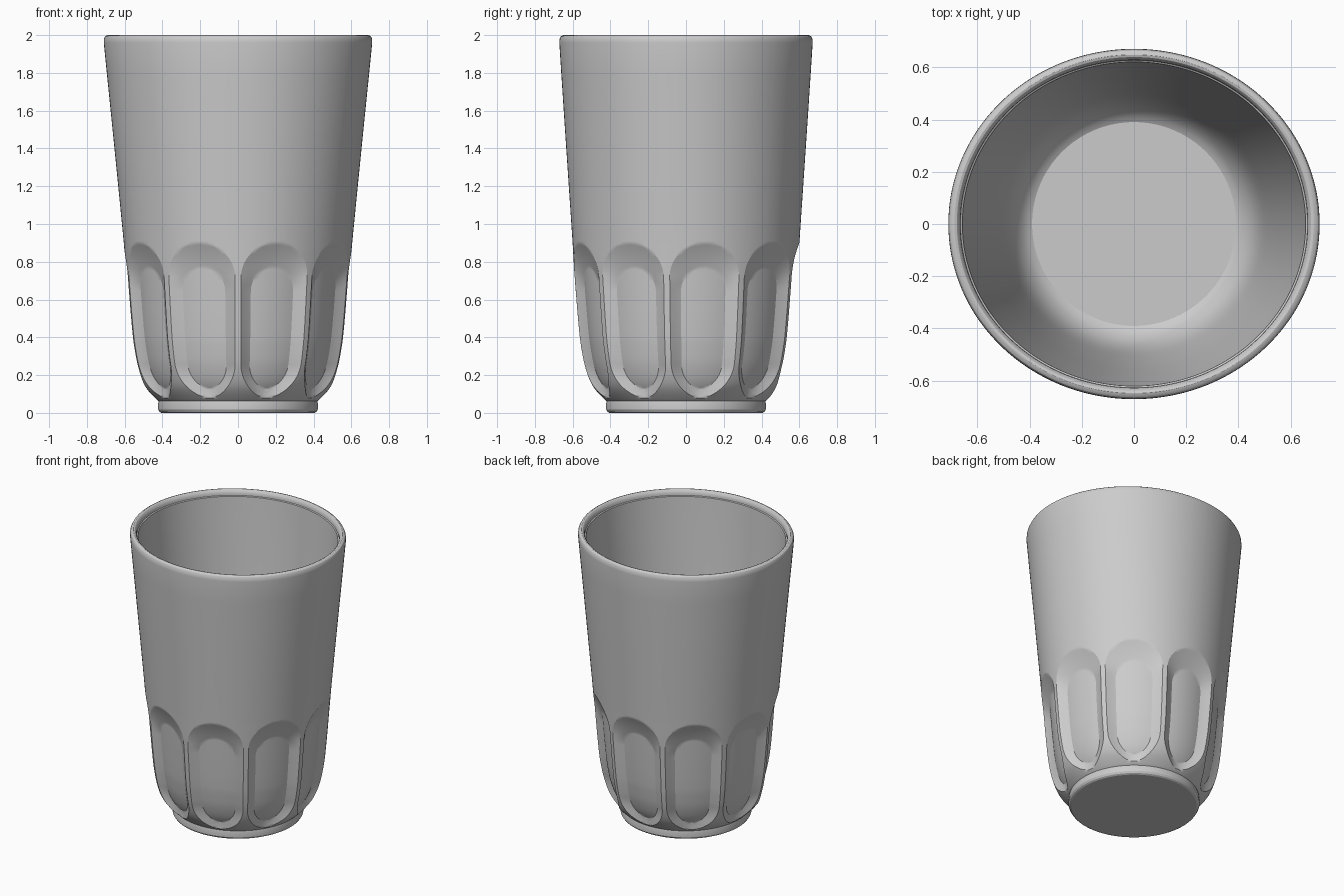
import bpy, bmesh
from math import pi, sin, cos, sqrt

if "Cube" in bpy.data.objects:
    bpy.data.objects.remove(bpy.data.objects["Cube"])

FLUTES = 9
SECTOR = 2 * pi / FLUTES
R0 = 0.56                           # radius used to measure flute widths
OUTER = (0.18, 0.08, 0.90)          # half width, bottom, top of flute outline
INNER = (0.125, 0.13, 0.77)         # same for the sunken floor
DEPTH = 0.045

# profiles as (z, radius)
BODY = [(0.07, 0.430), (0.10, 0.460), (0.13, 0.485), (0.16, 0.503), (0.20, 0.520),
        (0.26, 0.538), (0.32, 0.550), (0.40, 0.562), (0.60, 0.580), (0.92, 0.604)]
FOOT = [(0, 0.405), (0.006, 0.416), (0.018, 0.423), (0.05, 0.423), (0.062, 0.42)]
RIM = [(1.2, 0.627), (1.5, 0.652), (1.8, 0.677), (1.96, 0.690), (1.98, 0.689),
       (1.992, 0.683), (1.998, 0.675), (2.0, 0.667), (1.997, 0.658), (1.988, 0.650),
       (1.975, 0.646), (1.962, 0.645), (1.958, 0.638)]
INSIDE = [(1.8, 0.627), (1.5, 0.603), (1.2, 0.579), (0.95, 0.559), (0.8, 0.546),
          (0.6, 0.526), (0.45, 0.510), (0.33, 0.495), (0.25, 0.481), (0.2, 0.466),
          (0.16, 0.449), (0.13, 0.428), (0.11, 0.408), (0.10, 0.39)]


def body_radius(z):
    """Smooth interpolation through the body profile."""
    p = BODY
    i = max(j for j in range(len(p) - 1) if p[j][0] <= z + 1e-9)

    def slope(j):
        a, b = p[max(j - 1, 0)], p[min(j + 1, len(p) - 1)]
        return (b[1] - a[1]) / (b[0] - a[0])
    h = p[i + 1][0] - p[i][0]
    t = (z - p[i][0]) / h
    return ((2*t**3 - 3*t*t + 1) * p[i][1] + (t**3 - 2*t*t + t) * h * slope(i)
            + (3*t*t - 2*t**3) * p[i + 1][1] + (t**3 - t*t) * h * slope(i + 1))


def stadium(u, z, shape):
    """Signed distance to a round-ended slot, negative inside."""
    w, lo, hi = shape
    dz = max(lo + w - z, 0, z - hi + w)
    return sqrt(u * u + dz * dz) - w


def half_width(z, shape, least):
    w, lo, hi = shape
    dz = max(lo + w - z, 0, z - hi + w)
    return max(sqrt(max(w * w - dz * dz, 0)), least)


def flute_depth(u, z):
    outside, inside = -stadium(u, z, OUTER), stadium(u, z, INNER)
    if outside <= 0:
        return 0
    if inside <= 0:
        return DEPTH
    t = outside / (outside + inside)
    return DEPTH * (1.25 * t - 0.25 * t * t)


def columns(z):
    """Arc positions over one flute sector, following its outlines."""
    wi, wo, end = half_width(z, INNER, 0.03), half_width(z, OUTER, 0.05), SECTOR * R0 / 2
    half = [wi * k / 5 for k in range(5)]
    half += [wi + (wo - wi) * k / 5 for k in range(5)]
    half += [wo + (end - wo) * k / 6 for k in range(7)]
    return [-u for u in half[:0:-1]] + half[:-1]


# rows from the foot, up the outside, over the rim and down inside
rows = [(z, r, False) for z, r in FOOT]
rows += [(0.07 + 0.01 * i, body_radius(0.07 + 0.01 * i), True) for i in range(86)]
rows += [(z, r, False) for z, r in RIM + INSIDE]

bm = bmesh.new()
rings = []
for z, r, fluted in rows:
    t = max(0, (z - 0.75) / 1.25)   # mouth becomes slightly oval
    ring = []
    for k in range(FLUTES):
        for u in columns(z if fluted else 0.0):
            a = pi / 2 + k * SECTOR + u / R0
            q = r - (flute_depth(u, z) if fluted else 0)
            ring.append(bm.verts.new((q * cos(a) * (1 + 0.031 * t),
                                      q * sin(a) * (1 - 0.029 * t), z)))
    rings.append(ring)
for a, b in zip(rings, rings[1:]):
    n = len(a)
    for i in range(n):
        j = (i + 1) % n
        bm.faces.new((a[i], a[j], b[j], b[i]))
# underside and inner floor
bm.faces.new(rings[0][::-1])
bm.faces.new(rings[-1])

mesh = bpy.data.meshes.new("tumbler")
bm.to_mesh(mesh)
bm.free()
tumbler = bpy.data.objects.new("tumbler", mesh)
bpy.context.collection.objects.link(tumbler)
bpy.context.view_layer.objects.active = tumbler
tumbler.select_set(True)
bpy.ops.object.shade_smooth_by_angle(angle=0.44)
